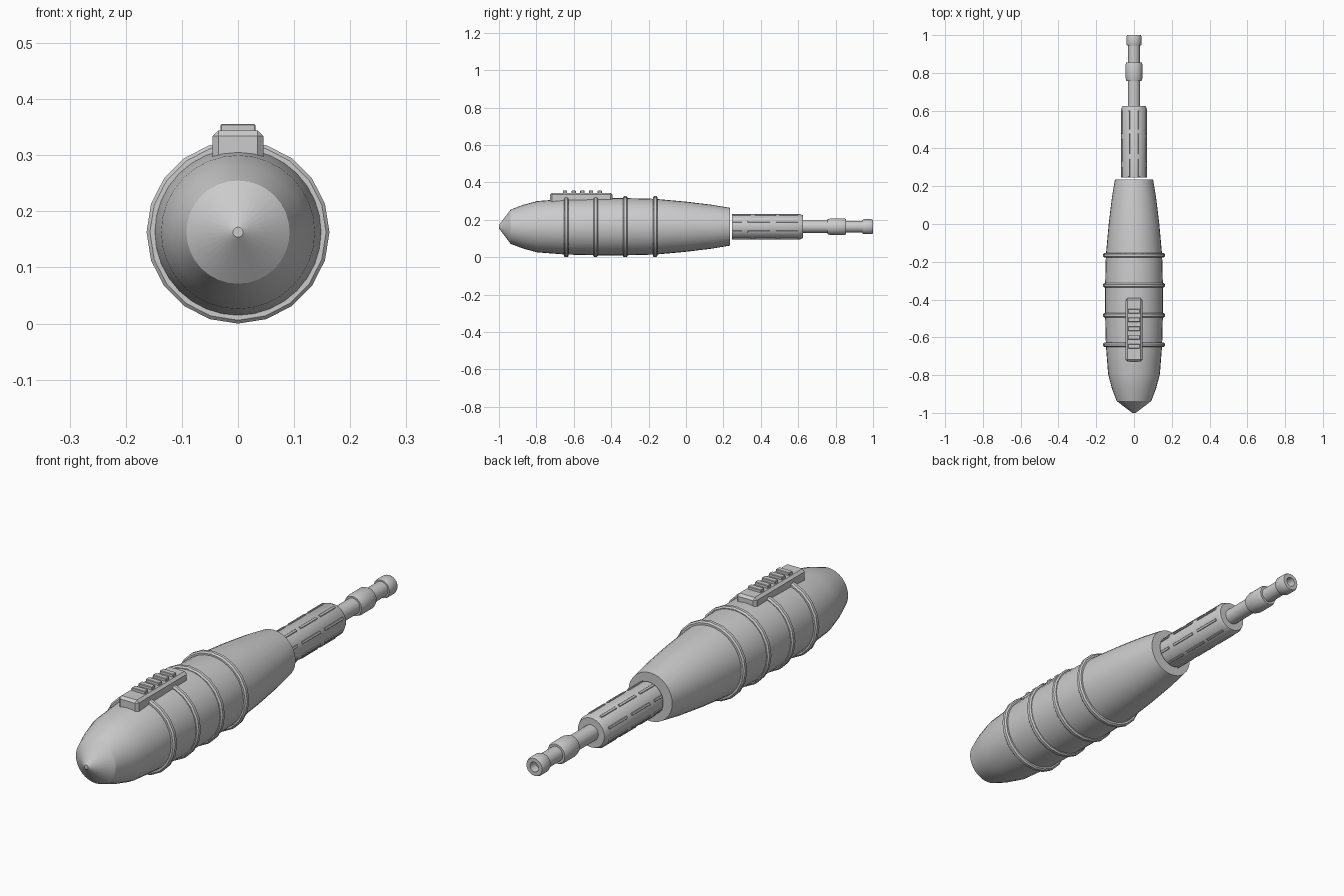
import bpy, bmesh, math
from mathutils import Matrix, Vector

if "Cube" in bpy.data.objects:
    bpy.data.objects.remove(bpy.data.objects["Cube"], do_unlink=True)

AXIS = 0.163  # height of the long axis

grey = bpy.data.materials.new("plain grey")
grey.use_nodes = True
grey.diffuse_color = (0.6, 0.6, 0.6, 1)
grey.node_tree.nodes["Principled BSDF"].inputs["Base Color"].default_value = grey.diffuse_color


def finish(name, bm, smooth=None):
    bmesh.ops.recalc_face_normals(bm, faces=bm.faces)
    mesh = bpy.data.meshes.new(name)
    bm.to_mesh(mesh)
    bm.free()
    mesh.materials.append(grey)
    obj = bpy.data.objects.new(name, mesh)
    bpy.context.collection.objects.link(obj)
    if smooth:
        bpy.ops.object.select_all(action='DESELECT')
        obj.select_set(True)
        bpy.context.view_layer.objects.active = obj
        bpy.ops.object.shade_smooth_by_angle(angle=math.radians(smooth))
    return obj


def lathe(name, profile, sides, closed=False):
    """Revolve (y, radius) points around the long axis."""
    bm = bmesh.new()
    rings = []
    for y, r in profile:
        angles = [math.tau * i / sides for i in range(sides)]
        rings.append([bm.verts.new((r * math.sin(a), y, AXIS + r * math.cos(a))) for a in angles])
    pairs = list(zip(rings, rings[1:]))
    if closed:
        pairs.append((rings[-1], rings[0]))
    for a, b in pairs:
        for i in range(sides):
            j = (i + 1) % sides
            bm.faces.new((a[i], a[j], b[j], b[i]))
    if not closed:
        bm.faces.new(rings[0])
        bm.faces.new(rings[-1])
    return finish(name, bm, 28)


def add_box(bm, size, matrix, bevel=0):
    verts = bmesh.ops.create_cube(bm, size=1, matrix=matrix @ Matrix.Diagonal((*size, 1)))["verts"]
    if bevel:
        edges = list({e for v in verts for e in v.link_edges})
        bmesh.ops.bevel(bm, geom=edges, offset=bevel, segments=1, affect='EDGES')


# Tapered body and pointed nose
lathe("nose_cone", [(-1, 0.009), (-0.937, 0.092)], 32)
lathe("body", [(-0.937, 0.092), (-0.87, 0.117), (-0.795, 0.137), (-0.64, 0.149), (-0.48, 0.153),
               (-0.325, 0.153), (-0.165, 0.149), (0, 0.134), (0.14, 0.117), (0.235, 0.101)], 32)

# Raised bands around the body
for n, y in enumerate((-0.64, -0.483, -0.325, -0.165)):
    lathe(f"body_band_{n + 1}", [(y - 0.012, 0.14), (y - 0.012, 0.157), (y - 0.006, 0.163),
                                 (y + 0.006, 0.163), (y + 0.012, 0.157), (y + 0.012, 0.14)], 20, True)

# Sliding switch with grip ridges
bm = bmesh.new()
add_box(bm, (0.09, 0.335, 0.062), Matrix.Translation((0, -0.56, 0.313)), 0.01)
finish("switch_base", bm)
bm = bmesh.new()
for i in range(5):
    add_box(bm, (0.062, 0.023, 0.02), Matrix.Translation((0, -0.647 + 0.0465 * i, 0.346)), 0.002)
finish("switch_ridges", bm)

# Ribbed sleeve
lathe("sleeve", [(0.247, 0.068), (0.61, 0.068), (0.625, 0.061)], 32)
bm = bmesh.new()
rows = [((0.25, 0.345), (0.37, 0.48), (0.5, 0.6)),
        ((0.25, 0.3), (0.33, 0.45), (0.48, 0.6))]
for col in range(8):
    turn = Matrix.Rotation(math.tau * (col + 0.5) / 8, 4, 'Y')
    for start, end in rows[(col + 1) // 2 % 2]:
        place = Matrix.Translation((0, 0, AXIS)) @ turn @ Matrix.Translation((0, (start + end) / 2, 0.066))
        add_box(bm, (0.01, end - start, 0.012), place, 0.001)
finish("sleeve_ribs", bm)

# Rod with collar and hollow socket tip
lathe("rod", [(0.62, 0.033), (0.757, 0.033), (0.757, 0.04), (0.775, 0.045), (0.845, 0.045),
              (0.856, 0.04), (0.856, 0.031), (0.945, 0.031), (0.945, 0.037), (0.952, 0.04),
              (0.992, 0.04), (1, 0.036), (1, 0.02), (0.965, 0.018)], 24)
